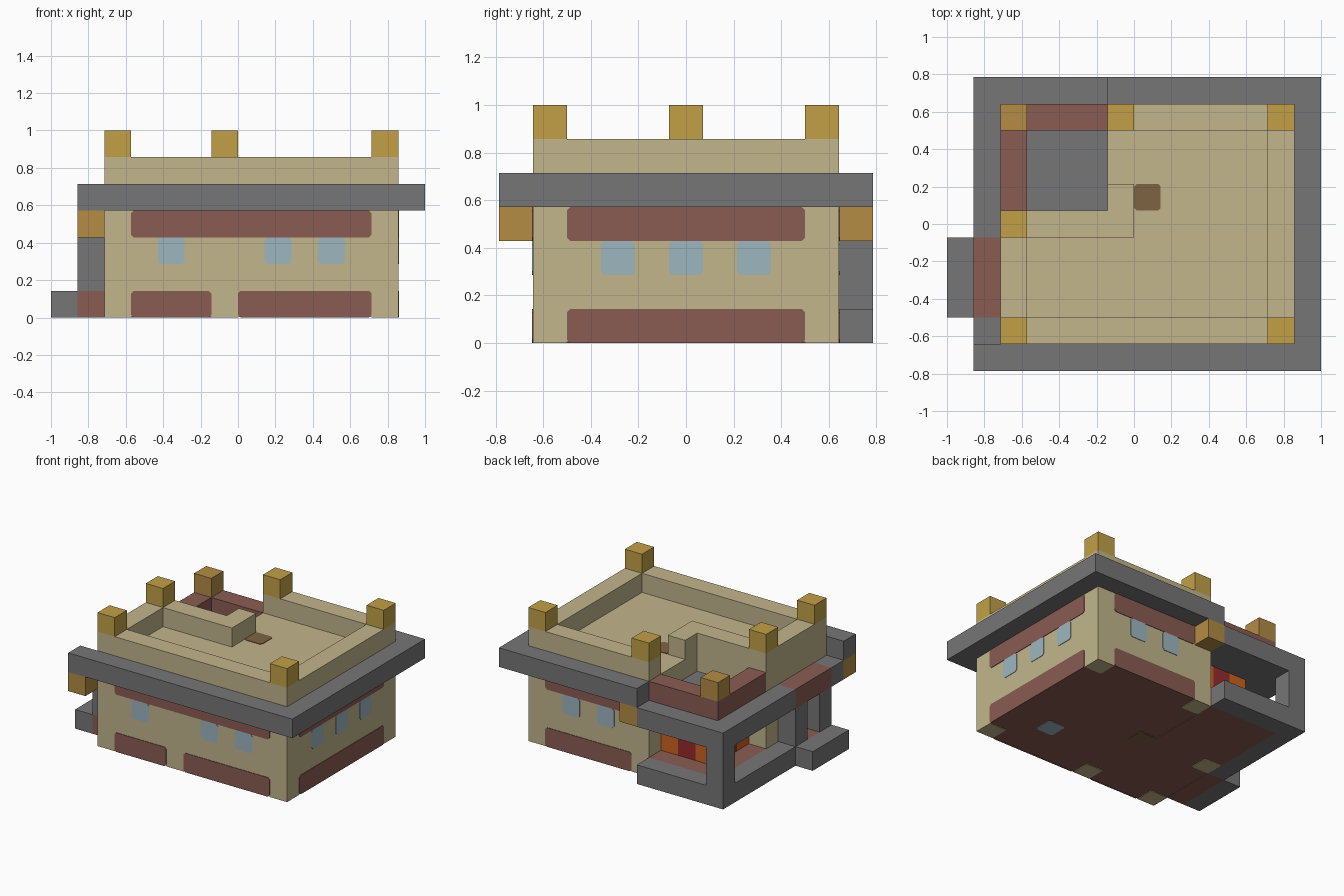
import bpy, bmesh
from mathutils import Vector

cube = bpy.data.objects.get("Cube")
if cube:
    bpy.data.objects.remove(cube, do_unlink=True)

U = 1 / 7        # block size
T = 0.004        # painted plate thickness


def material(name, *rgb):
    lin = [((c / 255 + 0.055) / 1.055) ** 2.4 for c in rgb] + [1]
    m = bpy.data.materials.new(name)
    m.use_nodes = True
    m.diffuse_color = lin
    m.node_tree.nodes["Principled BSDF"].inputs["Base Color"].default_value = lin
    return m


SAND = material("sandstone", 194, 182, 140)
STONE = material("grey stone", 118, 118, 118)
BRICK = material("red brick", 138, 92, 82)
GOLD = material("gold", 194, 160, 70)
AMBER = material("amber", 180, 140, 68)
GLASS = material("window blue", 158, 182, 192)
WOOD = material("brown wood", 126, 100, 66)
ORANGE = material("hearth orange", 205, 98, 32)
CRIMSON = material("hearth crimson", 150, 42, 42)


def pos(i, j, k):
    """Block grid coordinates to model coordinates."""
    return Vector((i * U - 1, (j - 5.5) * U, k * U))


def prism(name, mat, points, depth):
    """Extrude a flat outline along a vector."""
    bm = bmesh.new()
    face = bm.faces.new([bm.verts.new(p) for p in points])
    out = bmesh.ops.extrude_face_region(bm, geom=[face])
    verts = [g for g in out["geom"] if isinstance(g, bmesh.types.BMVert)]
    bmesh.ops.translate(bm, verts=verts, vec=depth)
    bmesh.ops.recalc_face_normals(bm, faces=bm.faces)
    mesh = bpy.data.meshes.new(name)
    bm.to_mesh(mesh)
    bm.free()
    mesh.materials.append(mat)
    ob = bpy.data.objects.new(name, mesh)
    bpy.context.collection.objects.link(ob)
    return ob


def slab(name, mat, outline, k0, k1):
    return prism(name, mat, [pos(i, j, k0) for i, j in outline],
                 Vector((0, 0, (k1 - k0) * U)))


def box(name, mat, i, j, k, ni=1, nj=1, nk=1):
    """Box of whole blocks starting at block (i, j, k)."""
    return slab(name, mat, [(i, j), (i + ni, j), (i + ni, j + nj), (i, j + nj)], k, k + nk)


def plate(name, mat, origin, a, b, normal):
    """Thin painted panel with clipped corners, spanning a and b in blocks."""
    a, b, n = Vector(a), Vector(b), Vector(normal) * T
    o, c = pos(*origin), 0.1 * U
    da, db = a.normalized() * c, b.normalized() * c
    a, b = a * U, b * U
    pts = [o + da, o + a - da, o + a + db, o + a + b - db,
           o + a + b - da, o + b + da, o + b - db, o + db]
    return prism(name, mat, pts, n)


# House body with a recessed rear corner, brick underside
L_SHAPE = [(2, 1), (13, 1), (13, 10), (6, 10), (6, 6), (2, 6)]
body = slab("house_body", SAND, L_SHAPE, T / U, 5)
body.data.materials.append(BRICK)
for f in body.data.polygons:
    if f.normal.z < -0.5:
        f.material_index = 1

# Corner feet and painted patches under the floor
for i, j in [(2, 1), (6, 1), (12, 1), (2, 5), (6, 9), (12, 9)]:
    box("foot_patch", SAND, i, j, 0, nk=T / U)
plate("floor_window", GLASS, (10, 3, T / U), (1, 0, 0), (0, 1, 0), (0, 0, -1))
plate("floor_hatch", WOOD, (6, 5, T / U), (1, 0, 0), (0, 1, 0), (0, 0, -1))

# Parapet
box("parapet_front", SAND, 2, 1, 5, ni=11)
box("parapet_right", SAND, 2, 2, 5, nj=4)
box("parapet_left", SAND, 12, 2, 5, nj=7)
box("parapet_back", SAND, 6, 9, 5, ni=7)
slab("parapet_inner", SAND, [(3, 5), (7, 5), (7, 7), (6, 7), (6, 6), (3, 6)], 5, 6)
plate("roof_hatch", WOOD, (7, 6, 5), (1, 0, 0), (0, 1, 0), (0, 0, 1))

# Gold finials and amber lamps
for i, j in [(2, 1), (12, 1), (2, 5), (6, 9), (12, 9)]:
    box("finial", GOLD, i, j, 6)
for i, j, k in [(2, 9, 5), (1, 0, 3), (6, 10, 3)]:
    box("lamp", AMBER, i, j, k)

# Stone eaves round three sides
slab("eaves", STONE, [(1, 0), (14, 0), (14, 11), (6, 11), (6, 10),
                      (13, 10), (13, 1), (1, 1)], 4, 5)

# Painted front: brick bands and windows
X, Y, Z = (1, 0, 0), (0, 1, 0), (0, 0, 1)
for i, n, k in [(3, 9, 3), (3, 3, 0), (7, 5, 0)]:
    plate("front_band", BRICK, (i, 1, k), (n, 0, 0), Z, (0, -1, 0))
for i in (4, 8, 10):
    plate("front_window", GLASS, (i, 1, 2), X, Z, (0, -1, 0))

# Painted left side and back
for k in (0, 3):
    plate("side_band", BRICK, (13, 2, k), (0, 7, 0), Z, X)
    plate("back_band", BRICK, (7, 10, k), (5, 0, 0), Z, Y)
for j in (3, 5, 7):
    plate("side_window", GLASS, (13, j, 2), Y, Z, X)
for i in (8, 10):
    plate("back_window", GLASS, (i, 10, 2), X, Z, Y)

# Porch: floor, stone sill, corner post, roof and brick parapet
box("porch_floor", BRICK, 2, 6, 0, ni=4, nj=4)
slab("porch_sill", STONE, [(1, 5), (2, 5), (2, 10), (6, 10), (6, 11), (1, 11)], 0, 1)
box("porch_post", STONE, 1, 10, 1, nk=2)
slab("porch_roof", STONE, [(1, 5), (2, 5), (2, 6), (6, 6), (6, 11), (1, 11)], 3, 4)
box("porch_parapet_side", BRICK, 2, 6, 4, nj=3)
box("porch_parapet_back", BRICK, 2, 9, 4, ni=4)

# Hearth in the porch: orange with crimson middles
for i in range(3):
    for j in range(3):
        box("hearth_block", CRIMSON if (i + j) % 2 else ORANGE, 3 + i, 6 + j, 1, nk=2)

# Side doorway: step, sill, jambs and awning
box("door_step", STONE, 0, 2, 0, nj=3)
box("door_sill", BRICK, 1, 2, 0, nj=3)
for j in (2, 4):
    box("door_jamb", STONE, 1, j, 1, nk=2)
box("door_awning", BRICK, 1, 2, 3, nj=3)
box("awning_end", STONE, 1, 1, 3)
